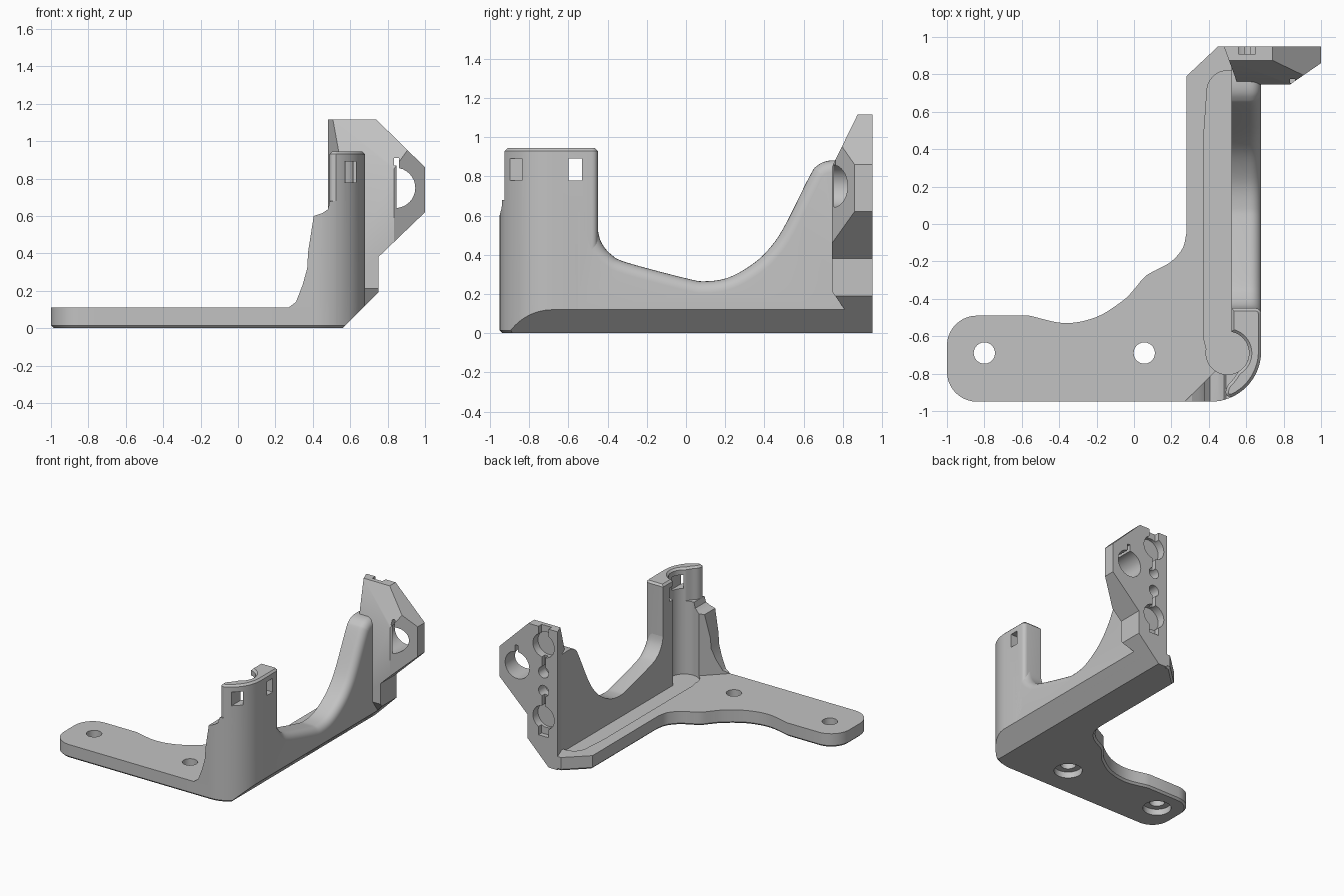
import bpy, bmesh, math
from mathutils import Vector

if "Cube" in bpy.data.objects:
    bpy.data.objects.remove(bpy.data.objects["Cube"])

grey = bpy.data.materials.new("matte_grey")
grey.use_nodes = True
COLOR = (0.54, 0.54, 0.54, 1)
grey.diffuse_color = COLOR
grey.node_tree.nodes["Principled BSDF"].inputs["Base Color"].default_value = COLOR


def arc(cx, cy, r, a0=0, a1=360, n=24):
    full = abs(a1 - a0) == 360
    steps = n if full else n + 1
    angles = [math.radians(a0 + (a1 - a0) * i / n) for i in range(steps)]
    return [(cx + r * math.cos(a), cy + r * math.sin(a)) for a in angles]


def smooth(points, n=5):
    """Catmull-Rom curve through the points."""
    p = [Vector(q) for q in points]
    p = [2 * p[0] - p[1]] + p + [2 * p[-1] - p[-2]]
    out = []
    for a, b, c, d in zip(p, p[1:], p[2:], p[3:]):
        for i in range(n):
            t = i / n
            v = b + (c - a) * t / 2 + (2 * a - 5 * b + 4 * c - d) * t * t / 2 \
                + (3 * b - a - 3 * c + d) * t ** 3 / 2
            out.append(tuple(v))
    return out + [tuple(points[-1])]


def rect(u0, u1, v0, v1):
    return [(u0, v0), (u1, v0), (u1, v1), (u0, v1)]


def loft(name, axis, layers, bevel_if=None):
    """Skin (position, outline) layers along an axis, chamfering edges by a rule."""
    place = {"x": lambda u, v, w: (w, u, v),
             "y": lambda u, v, w: (u, w, v),
             "z": lambda u, v, w: (u, v, w)}[axis]
    bm = bmesh.new()
    rings = [[bm.verts.new(place(u, v, w)) for u, v in points] for w, points in layers]
    bm.faces.new(rings[0])
    bm.faces.new(rings[-1])
    for lower, upper in zip(rings, rings[1:]):
        for i in range(len(lower)):
            bm.faces.new([lower[i - 1], lower[i], upper[i], upper[i - 1]])
    bmesh.ops.recalc_face_normals(bm, faces=bm.faces)
    if bevel_if:
        chosen = [e for e in bm.edges if all(bevel_if(v.co) for v in e.verts)]
        bmesh.ops.bevel(bm, geom=chosen, offset=0.015, segments=1,
                        profile=0.5, affect="EDGES")
    mesh = bpy.data.meshes.new(name)
    bm.to_mesh(mesh)
    bm.free()
    mesh.materials.append(grey)
    obj = bpy.data.objects.new(name, mesh)
    bpy.context.collection.objects.link(obj)
    return obj


def prism(name, points, axis, start, end, bevel_if=None):
    return loft(name, axis, [(start, points), (end, points)], bevel_if)


def carve(obj, *cutters, operation="DIFFERENCE"):
    """Apply each (outline, axis, start, end) as a boolean on the part."""
    for spec in cutters:
        tool = prism("cutter", *spec)
        tool.hide_render = True
        mod = obj.modifiers.new("cut", "BOOLEAN")
        mod.operation, mod.solver, mod.object = operation, "EXACT", tool
        graph = bpy.context.evaluated_depsgraph_get()
        mesh = bpy.data.meshes.new_from_object(obj.evaluated_get(graph))
        obj.modifiers.clear()
        obj.data = mesh
        bpy.data.objects.remove(tool)


# Shared cutters: long 45 degree underside chamfer and the post bore
underside = ([(0.46, -0.1), (1.2, -0.1), (1.2, 0.64)], "y", -1.2, 1.2)
bore = (arc(0.5, -0.69, 0.115, n=40), "z", 0.09, 1.2)

# Base plate with curved inner edge
outer_corner = arc(0.41, -0.68, 0.27, -90, 0, 16)
inner_edge = smooth([(0.28, -0.05), (0.26, -0.13), (0.2, -0.2), (0.13, -0.24),
                     (0.06, -0.28), (0, -0.35), (-0.06, -0.41), (-0.2, -0.497),
                     (-0.37, -0.53), (-0.56, -0.49)])
outline = (outer_corner + [(0.68, 0.95), (0.45, 0.95), (0.28, 0.79)] + inner_edge
           + arc(-0.84, -0.65, 0.16, 90, 180, 10) + arc(-0.84, -0.79, 0.16, 180, 270, 10))
base = prism("base_plate", outline, "z", 0, 0.11, lambda c: c.z < 0.001)
channel = ([(0.6, -0.7), (0.395, -0.7), (0.375, -0.62), (0.375, 0.5)]
           + arc(0.5, 0.71, 0.11, 180, 90, 8) + [(0.6, 0.82)], "z", 0.09, 0.3)
carve(base, underside, channel, bore)
for x in (-0.80, 0.055):
    carve(base, (arc(x, -0.69, 0.057), "z", -0.1, 0.3),
          (arc(x, -0.69, 0.105), "z", -0.1, 0.05))

# Side wall: swooping top edge, rounded over towards the outside
sweep = smooth([(-0.455, 0.62), (-0.45, 0.53), (-0.43, 0.46), (-0.38, 0.4), (-0.3, 0.36),
                (0, 0.28), (0.1, 0.265), (0.22, 0.285), (0.35, 0.36), (0.44, 0.45),
                (0.51, 0.56), (0.63, 0.8), (0.67, 0.855), (0.73, 0.88), (0.84, 0.88)])


def wall_outline(x, inset):
    top = []
    for i, (y, z) in enumerate(sweep):
        a, b = sweep[max(i - 1, 0)], sweep[min(i + 1, len(sweep) - 1)]
        t = (Vector(b) - Vector(a)).normalized()
        top.append((y + t.y * inset, z - t.x * inset))
    foot = max(0.02, x - 0.56)
    return [(-0.55, foot), (-0.55, 0.62)] + top + [(0.84, foot)]


ROUND = 0.06
layers = [(0.52, wall_outline(0.52, 0))]
for step in range(7):
    a = math.radians(15 * step)
    x = 0.68 - ROUND + ROUND * math.sin(a)
    layers.append((x, wall_outline(x, ROUND * (1 - math.cos(a)))))
wall = loft("side_wall", "x", layers)

# Corner post: arm, rounded outer corner, curled lip around the bore
lip = smooth([(0.524, -0.925), (0.5, -0.92), (0.49, -0.9), (0.5, -0.865),
              (0.53, -0.83), (0.557, -0.79)])
post_plan = ([(0.52, -0.45)] + arc(0.65, -0.48, 0.03, 90, 0, 4)
             + arc(0.41, -0.68, 0.27, 0, -63, 14)
             + lip + arc(0.5, -0.69, 0.115, -58, 80, 18))
post = prism("corner_post", post_plan, "z", 0.02, 0.945, lambda c: c.z > 0.94)
carve(post, underside,
      (rect(0.57, 0.63, 0.78, 0.89), "y", -1.1, -0.7),
      (rect(-0.6, -0.53, 0.78, 0.89), "x", 0.4, 0.8))

# Stepped rib at the foot of the post
rib = prism("post_rib", [(0.27, 0.05), (0.27, 0.11), (0.31, 0.14), (0.345, 0.23), (0.37, 0.32),
                         (0.375, 0.41), (0.405, 0.6), (0.45, 0.615), (0.48, 0.635),
                         (0.492, 0.68), (0.6, 0.68), (0.6, 0.05)], "y", -1, -0.7)
carve(rib, (arc(0.41, -0.68, 0.27, -90, -45, 10) + [(0.58, -0.75), (0.47, -0.75), (0.27, -0.95)],
            "z", 0, 1), operation="INTERSECT")
carve(rib, bore)

# Rear bracket: faceted plate with slanted faces
bracket = prism("rear_bracket", [(0.48, 0), (0.75, 0), (0.75, 0.38), (1, 0.62), (1, 0.86),
                                 (0.74, 1.115), (0.48, 1.115)], "y", 0.745, 0.95)
carve(bracket, underside,
      ([(0.6, 0.553), (0.875, 1.115), (0.92, 1.207), (0.6, 1.3)], "x", 0.3, 1.2),
      ([(0.84, 0.75), (0.74, 0.681), (1.2, 0.681), (1.2, 0.9975)], "z", -0.1, 1.3),
      ([(0.48, 0.95), (0.58, 0.679), (0.4, 0.6), (0.4, 0.95)], "z", -0.1, 1.3),
      ([(0.74, 0.22), (0.88, 0.02), (0.88, -0.1), (0.6, -0.1), (0.6, 0.42)], "x", 0.3, 1.2))

# Sockets in the back of the bracket
carve(bracket, (arc(0.84, 0.75, 0.108, n=32), "y", 0.755, 1.1),
      (rect(0.835, 0.86, 0.8, 0.91), "y", 0.755, 1.1))
MID_X, MID_Z = 0.605, 0.68
for s in (-1, 1):
    low, high = sorted((MID_Z + s * 0.29, MID_Z + s * 0.44))
    near, far = sorted((MID_Z + s * 0.075, MID_Z + s * 0.25))
    carve(bracket, (arc(MID_X, MID_Z + s * 0.29, 0.095, n=32), "y", 0.885, 1.1),
          (arc(MID_X, MID_Z + s * 0.075, 0.045), "y", 0.86, 1.1),
          (rect(MID_X - 0.045, MID_X + 0.045, low, high), "y", 0.91, 1.1),
          (rect(MID_X - 0.015, MID_X + 0.015, near, far), "y", 0.91, 1.1))

# Smooth the curves, keep hard edges
bpy.ops.object.select_all(action="DESELECT")
for part in (base, wall, post, rib, bracket):
    part.select_set(True)
bpy.context.view_layer.objects.active = base
bpy.ops.object.shade_smooth_by_angle(angle=math.radians(30))
